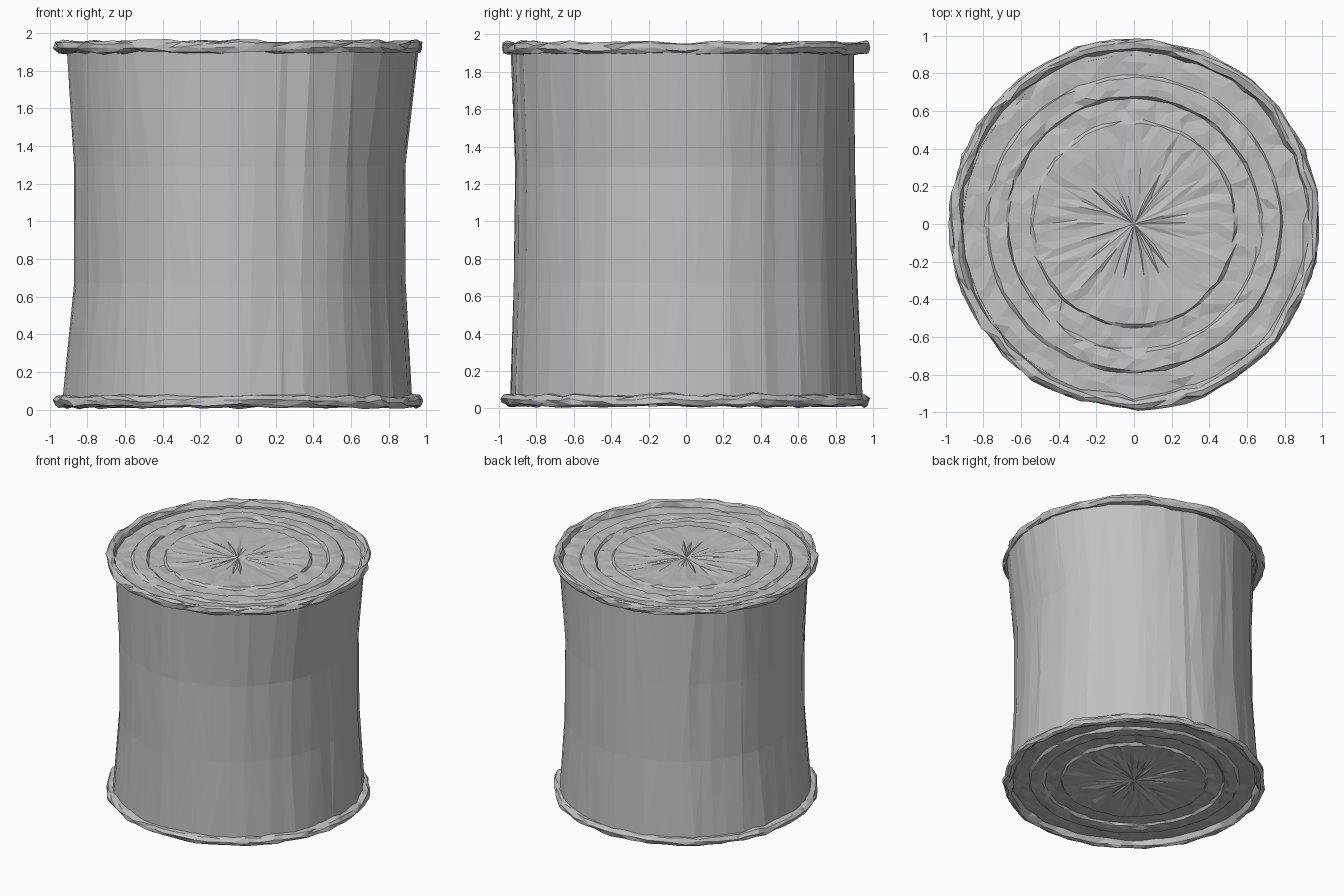
import bpy
import bmesh
import math
import random

random.seed(7)
cube = bpy.data.objects.get("Cube")
if cube:
    bpy.data.objects.remove(cube)

SIDES = 64


def flat_material(name, value):
    mat = bpy.data.materials.new(name)
    mat.use_nodes = True
    colour = (value, value, value, 1)
    mat.diffuse_color = colour
    bsdf = mat.node_tree.nodes["Principled BSDF"]
    bsdf.inputs["Base Color"].default_value = colour
    bsdf.inputs["Roughness"].default_value = 0.6
    return mat


tin = flat_material("dull tin grey", 0.53)


def bridge(bm, rings):
    """Join consecutive vertex rings with quads."""
    for a, b in zip(rings, rings[1:]):
        for i in range(SIDES):
            j = (i + 1) % SIDES
            bm.faces.new((a[i], a[j], b[j], b[i]))


def finish(bm, name):
    bmesh.ops.triangulate(bm, faces=bm.faces[:])
    mesh = bpy.data.meshes.new(name)
    bm.to_mesh(mesh)
    bm.free()
    mesh.materials.append(tin)
    obj = bpy.data.objects.new(name, mesh)
    bpy.context.collection.objects.link(obj)
    return obj


def uneven_angles(amount):
    step = math.tau / SIDES
    return [(i + random.uniform(-amount, amount)) * step for i in range(SIDES)]


# Dented wall: height, left and right reach in x, back and front reach in y
def build_body():
    levels = [
        (0.04, -0.93, 0.93, -0.94, 0.95),
        (0.67, -0.87, 0.89, -0.92, 0.92),
        (1.29, -0.87, 0.89, -0.915, 0.91),
        (1.93, -0.91, 0.965, -0.935, 0.905),
    ]
    bm = bmesh.new()
    rings = []
    angles = uneven_angles(0.35)
    creases = [random.uniform(-0.009, 0.005) for _ in angles]
    for z, x0, x1, y0, y1 in levels:
        ring = []
        for a, crease in zip(angles, creases):
            a += random.uniform(-0.02, 0.02)
            r = 1 + crease + random.uniform(-0.004, 0.004)
            x = (x0 + x1) / 2 + (x1 - x0) / 2 * r * math.cos(a)
            y = (y0 + y1) / 2 + (y1 - y0) / 2 * r * math.sin(a)
            ring.append(bm.verts.new((x, y, z)))
        rings.append(ring)
    bridge(bm, rings)
    return finish(bm, "can_wall")


# Rolled rim and ridged lid, lathed with hammered unevenness
def build_end(name, base, up):
    rim = [(0.92, -0.045), (0.965, -0.04), (0.98, -0.018), (0.975, 0.008),
           (0.955, 0.018), (0.93, 0.01), (0.915, -0.03)]
    lid = [(0.86, -0.028), (0.79, -0.03), (0.775, -0.012), (0.72, -0.01),
           (0.68, -0.014), (0.665, -0.032), (0.61, -0.03), (0.55, -0.028),
           (0.535, -0.012), (0.44, -0.014), (0.3, -0.016), (0.15, -0.016)]
    bm = bmesh.new()
    rings = []
    wave = [random.uniform(-0.009, 0.009) for _ in range(SIDES)]
    for r, h in rim + lid:
        on_rim = r > 0.9
        wobble = 0.009 if on_rim else 0.006
        ring = []
        for a, w in zip(uneven_angles(0.25), wave):
            rr = r + random.uniform(-wobble, wobble) + (w if on_rim else 0)
            z = base + up * (h + random.uniform(-0.007, 0.007))
            z += 0.6 * w if on_rim else 0
            ring.append(bm.verts.new((rr * math.cos(a), rr * math.sin(a), z)))
        rings.append(ring)
    bridge(bm, rings)
    # Creased centre fan
    hub = bm.verts.new((0, 0, base - up * 0.016))
    last = rings[-1]
    for i in range(SIDES):
        bm.faces.new((last[i], last[(i + 1) % SIDES], hub))
    if up < 0:
        bmesh.ops.reverse_faces(bm, faces=bm.faces[:])
    return finish(bm, name)


build_body()
build_end("top_lid", 1.94, 1)
build_end("bottom_lid", 0.03, -1)
